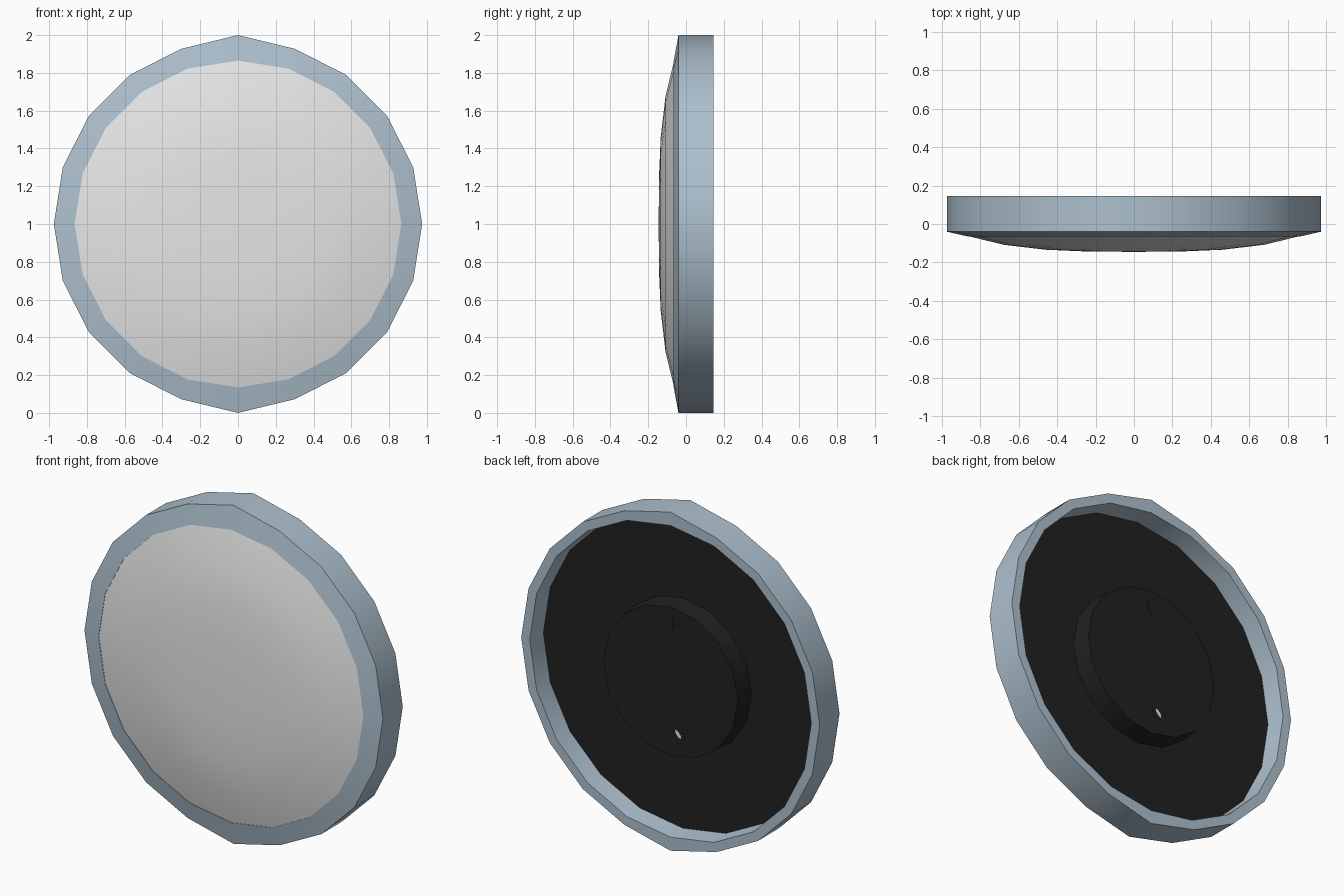
import bpy, bmesh
from math import sin, cos, pi, radians

cube = bpy.data.objects.get("Cube")
if cube:
    bpy.data.objects.remove(cube, do_unlink=True)


def material(name, rgb):
    m = bpy.data.materials.new(name)
    m.use_nodes = True
    m.diffuse_color = (*rgb, 1)
    m.node_tree.nodes["Principled BSDF"].inputs["Base Color"].default_value = (*rgb, 1)
    return m


blue_steel = material("blue_grey_metal", (0.42, 0.53, 0.62))
frosted = material("frosted_white", (0.8, 0.8, 0.8))
black = material("black_plastic", (0.015, 0.015, 0.015))


def lathe(name, profile, sides, mat, closed=False, center=(0, 1), stretch=1.0):
    """Turn (radius, y) points around the y axis; radius 0 makes a pole.
    stretch pulls the outermost top and bottom corners outward."""
    bm = bmesh.new()
    widest = max(r for r, y in profile)
    rings = []
    for r, y in profile:
        ring = []
        for i in range(1 if r == 0 else sides):
            a = 2 * pi * i / sides
            k = stretch if r == widest and i % (sides // 2) == 0 else 1
            ring.append(bm.verts.new((center[0] + k * r * sin(a), y,
                                      center[1] + k * r * cos(a))))
        rings.append(ring)
    pairs = list(zip(rings, rings[1:]))
    if closed:
        pairs.append((rings[-1], rings[0]))
    for a, b in pairs:
        for i in range(sides):
            j = (i + 1) % sides
            corners = [a[i % len(a)], a[j % len(a)], b[j % len(b)], b[i % len(b)]]
            bm.faces.new(list(dict.fromkeys(corners)))
    bmesh.ops.recalc_face_normals(bm, faces=bm.faces)
    mesh = bpy.data.meshes.new(name)
    bm.to_mesh(mesh)
    bm.free()
    mesh.materials.append(mat)
    ob = bpy.data.objects.new(name, mesh)
    bpy.context.collection.objects.link(ob)
    bpy.ops.object.select_all(action="DESELECT")
    ob.select_set(True)
    bpy.context.view_layer.objects.active = ob
    bpy.ops.object.shade_smooth_by_angle(angle=radians(30))
    return ob


# Metal rim: front bezel, outer wall, back lip and inner wall
lathe("rim", [(0.865, -0.065), (0.975, -0.04), (0.975, 0.145),
              (0.92, 0.145), (0.91, 0.02), (0.865, 0.02)],
      20, blue_steel, closed=True, stretch=1 / 0.975)

# Domed front diffuser
lathe("diffuser", [(0.0, -0.145), (0.25, -0.143), (0.46, -0.134),
                   (0.68, -0.108), (0.875, -0.06), (0.875, 0.0)],
      20, frosted)

# Recessed back plate
lathe("back_plate", [(0.0, 0.0), (0.912, 0.0), (0.912, 0.03), (0.0, 0.03)], 20, black)

# Central mounting boss
lathe("mounting_boss", [(0.45, 0.03), (0.44, 0.143), (0.0, 0.143)], 16, black)

# Hanging slot and screw with its light slot, as thin plates on the boss
slot = lathe("hanging_slot", [(0.022, 0.142), (0.022, 0.145), (0.0, 0.145)],
             10, black, center=(0, 0))
slot.scale.z = 2
slot.location.z = 1.34
lathe("screw_head", [(0.045, 0.142), (0.045, 0.144), (0.0, 0.144)],
      10, black, center=(-0.05, 0.7))
mark = lathe("screw_slot", [(0.012, 0.143), (0.012, 0.145), (0.0, 0.145)],
             6, frosted, center=(0, 0))
mark.scale.z = 2.5
mark.rotation_euler.y = radians(40)
mark.location = (-0.05, 0, 0.7)
